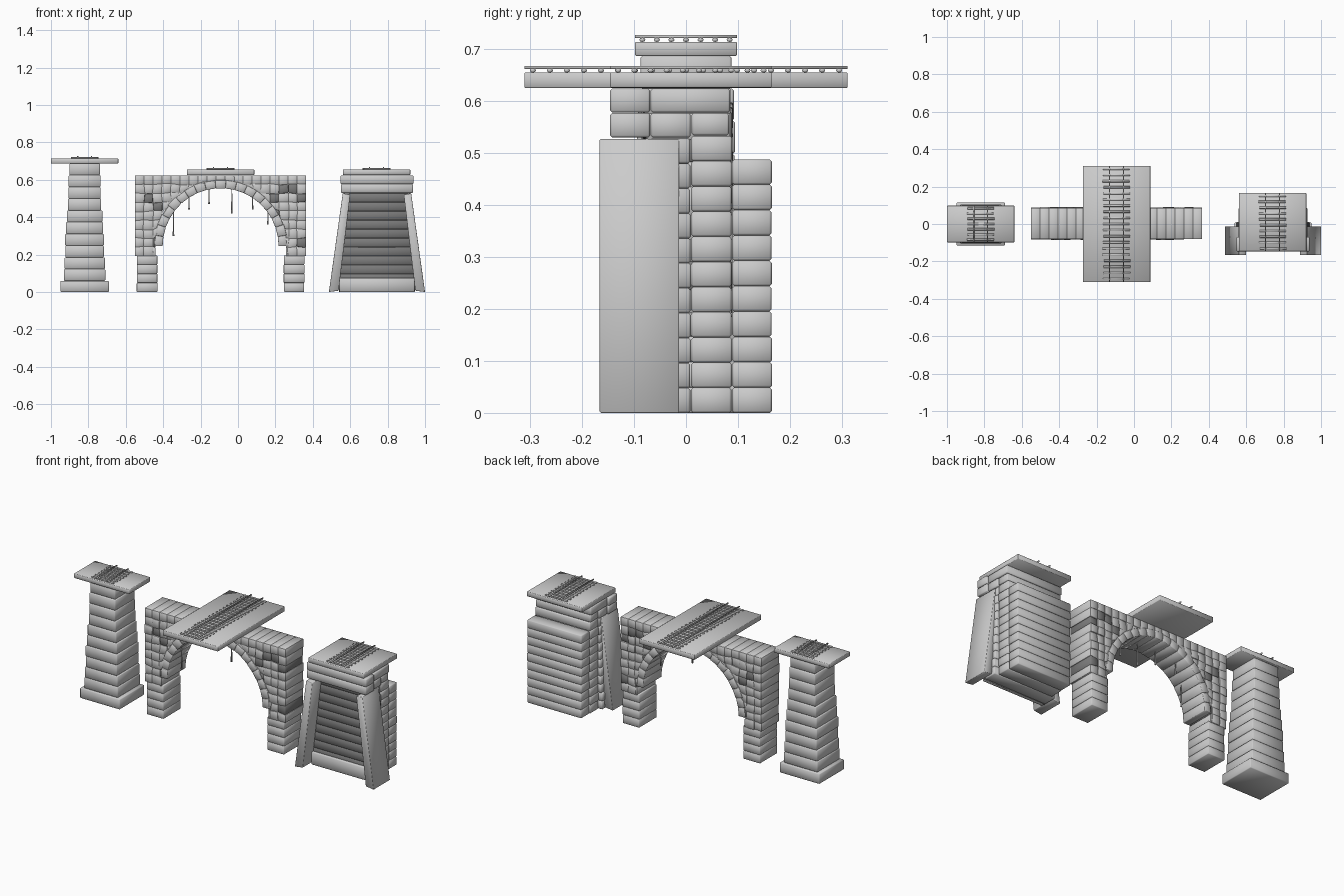
import bpy, bmesh, math, random
from mathutils import Matrix

if "Cube" in bpy.data.objects:
    bpy.data.objects.remove(bpy.data.objects["Cube"])

random.seed(4)
dark = bpy.data.materials.new("shaded_stone")
dark.diffuse_color = (0.2, 0.2, 0.2, 1)
dark.use_nodes = True
dark.node_tree.nodes["Principled BSDF"].inputs["Base Color"].default_value = dark.diffuse_color


def finish(name, bm, bevel=0.0, mat=None):
    bmesh.ops.recalc_face_normals(bm, faces=bm.faces)
    for f in bm.faces:
        f.smooth = True
    me = bpy.data.meshes.new(name)
    bm.to_mesh(me)
    bm.free()
    ob = bpy.data.objects.new(name, me)
    bpy.context.collection.objects.link(ob)
    if bevel:
        mod = ob.modifiers.new("Bevel", 'BEVEL')
        mod.width, mod.segments = bevel, 1
    if mat:
        me.materials.append(mat)
    return ob


def block(bm, x0, x1, y0, y1, z0, z1):
    m = Matrix.Translation(((x0 + x1) / 2, (y0 + y1) / 2, (z0 + z1) / 2))
    m = m @ Matrix.Diagonal((x1 - x0, y1 - y0, z1 - z0, 1))
    bmesh.ops.create_cube(bm, size=1, matrix=m)


def prism(bm, profile, y0, y1):
    """Extrude an (x, z) outline along y."""
    a = [bm.verts.new((x, y0, z)) for x, z in profile]
    b = [bm.verts.new((x, y1, z)) for x, z in profile]
    n = len(profile)
    bm.faces.new(a)
    bm.faces.new(b[::-1])
    for i in range(n):
        bm.faces.new((a[i], b[i], b[(i + 1) % n], a[(i + 1) % n]))


def jit(s):
    return random.uniform(-s, s)


def deck(name, cx, y0, y1, z0, z1, sleepers):
    """Deck slab with a short length of track on top."""
    bm = bmesh.new()
    block(bm, cx - 0.18, cx + 0.18, y0, y1, z0, z1)
    finish(name + "_deck", bm, 0.002)
    bm = bmesh.new()
    step = (y1 - y0) / sleepers
    for i in range(sleepers):
        y = y0 + step * (i + 0.5)
        m = Matrix.Translation((cx + jit(0.003), y, z1 + 0.004)) \
            @ Matrix.Diagonal((1, 1, 0.7, 1)) @ Matrix.Rotation(math.pi / 2, 4, 'Y')
        bmesh.ops.create_cone(bm, cap_ends=True, segments=8, radius1=0.006,
                              radius2=0.006, depth=0.143, matrix=m)
    finish(name + "_sleepers", bm)
    bm = bmesh.new()
    for s in (-1, 1):
        x = cx + s * 0.037
        block(bm, x - 0.003, x + 0.003, y0, y1, z1 + 0.007, z1 + 0.013)
    finish(name + "_rails", bm)


# --- Pier: footing, tapering courses, deck
PX = -0.82
bm = bmesh.new()
block(bm, PX - 0.13, PX + 0.13, -0.115, 0.115, 0, 0.06)
N = 10
for i in range(N):
    t = i / (N - 1)
    w = 0.112 - 0.032 * t + jit(0.003)
    d = 0.107 - 0.018 * t + jit(0.002)
    h = 0.0627
    block(bm, PX - w, PX + w, -d, d, 0.06 + i * h, 0.06 + (i + 1) * h)
finish("pier_courses", bm, 0.004)
deck("pier", PX, -0.098, 0.098, 0.687, 0.714, 7)

# --- Arch: legs, voussoir ring, spandrel stones cut to the ring
AX, AZ, RI, RO = -0.093, 0.245, 0.31, 0.355
bm = bmesh.new()
for s in (-1, 1):
    c = AX + s * 0.393
    for i in range(4):
        w = 0.055 + jit(0.001)
        block(bm, c - w, c + w, -0.078, 0.084, i * 0.049, (i + 1) * 0.049)
finish("arch_legs", bm, 0.003)

bm = bmesh.new()
V = 19
for i in range(V):
    a0 = math.pi * i / V
    a1 = math.pi * (i + 1) / V
    ro = RO + jit(0.003)
    pts = [(RI, a0), (ro, a0), (ro, a1), (RI, a1)]
    prism(bm, [(AX + r * math.cos(a), AZ + r * math.sin(a)) for r, a in pts],
          -0.084 + jit(0.002), 0.089 + jit(0.002))
finish("arch_ring", bm, 0.002)

cols, rows, size = 19, 9, 0.0482
grid = {}
for c in range(cols + 1):
    for r in range(rows + 1):
        jx = 0 if c in (0, cols) or r >= rows - 1 else jit(0.005)
        jz = 0 if r in (0, rows) else jit(0.004)
        grid[c, r] = (AX - size * cols / 2 + c * size + jx, 0.192 + r * 0.048 + jz)


def pushed(p):
    """Move a stone corner out of the arch opening; flag corners that moved."""
    dx, dz = p[0] - AX, max(0, p[1] - AZ)
    d = math.hypot(dx, dz)
    lim = RO - 0.006
    if d >= lim:
        return p, False
    k = lim / d
    return (AX + dx * k, p[1] + dz * (k - 1)), True


stones, shaded = bmesh.new(), bmesh.new()
for c in range(cols):
    for r in range(rows):
        corners = [pushed(grid[q]) for q in ((c, r), (c + 1, r), (c + 1, r + 1), (c, r + 1))]
        if all(moved for _, moved in corners):
            continue
        e = 0.0 if r == rows - 1 else 0.004
        bm = shaded if random.random() < 0.1 and r < rows - 1 else stones
        prism(bm, [p for p, _ in corners], -0.08 + jit(e), 0.086 + jit(e))
finish("arch_spandrel_stones", stones, 0.003)
finish("arch_dark_stones", shaded, 0.003, dark)
deck("arch", -0.093, -0.311, 0.311, 0.625, 0.655, 19)

# --- Drips hanging below the arch
bm = bmesh.new()
for x, z0, z1 in ((-0.345, 0.30, 0.43), (-0.262, 0.44, 0.51), (-0.155, 0.47, 0.55),
                  (-0.033, 0.42, 0.555), (0.078, 0.44, 0.51), (0.16, 0.36, 0.43)):
    m = Matrix.Translation((x, jit(0.04), (z0 + z1) / 2))
    bmesh.ops.create_cone(bm, cap_ends=True, segments=6, radius1=0.005,
                          radius2=0.002, depth=z1 - z0, matrix=m)
finish("arch_drips", bm)

# --- Abutment: stepped layers of courses, each layer lower towards the back
BX = 0.743
bm = bmesh.new()
panel = bmesh.new()
for y0, y1, w, n, top in ((0.089, 0.165, 0.178, 10, 0.488),
                          (0.010, 0.088, 0.180, 11, 0.533),
                          (-0.070, 0.009, 0.180, 11, 0.528)):
    h = top / n
    for i in range(n):
        ww = w + jit(0.002)
        if y0 < 0:  # front layer widens downwards to meet the wings
            ww += 0.025 * (1 - i / n)
            block(panel, BX - ww, BX + ww, y0 - 0.01, y0 - 0.001, i * h, (i + 1) * h)
        block(bm, BX - ww, BX + ww, y0, y1 + jit(0.001), i * h, (i + 1) * h)
block(bm, BX - 0.18, BX + 0.18, 0.011, 0.083, 0.534, 0.577)
block(bm, BX - 0.185, BX + 0.185, -0.068, 0.009, 0.53, 0.577)
block(bm, BX - 0.185, BX + 0.185, -0.068, 0.085, 0.578, 0.624)
block(bm, BX - 0.193, BX + 0.193, -0.146, -0.069, 0.53, 0.577)
block(bm, BX - 0.195, BX + 0.195, -0.146, -0.069, 0.578, 0.624)
block(bm, BX - 0.2, BX + 0.2, -0.095, -0.071, 0.0, 0.075)
finish("abutment_courses", bm, 0.004)
finish("abutment_front_panel", panel, 0.003, dark)

# leaning wing walls
bm = bmesh.new()
for s in (-1, 1):
    prof = [(0.257, 0.0), (0.205, 0.007), (0.143, 0.521), (0.183, 0.527)]
    prism(bm, [(BX + s * x, z) for x, z in prof], -0.166, -0.013)
finish("abutment_wings", bm, 0.002)
deck("abutment", 0.741, -0.146, 0.165, 0.626, 0.655, 10)
